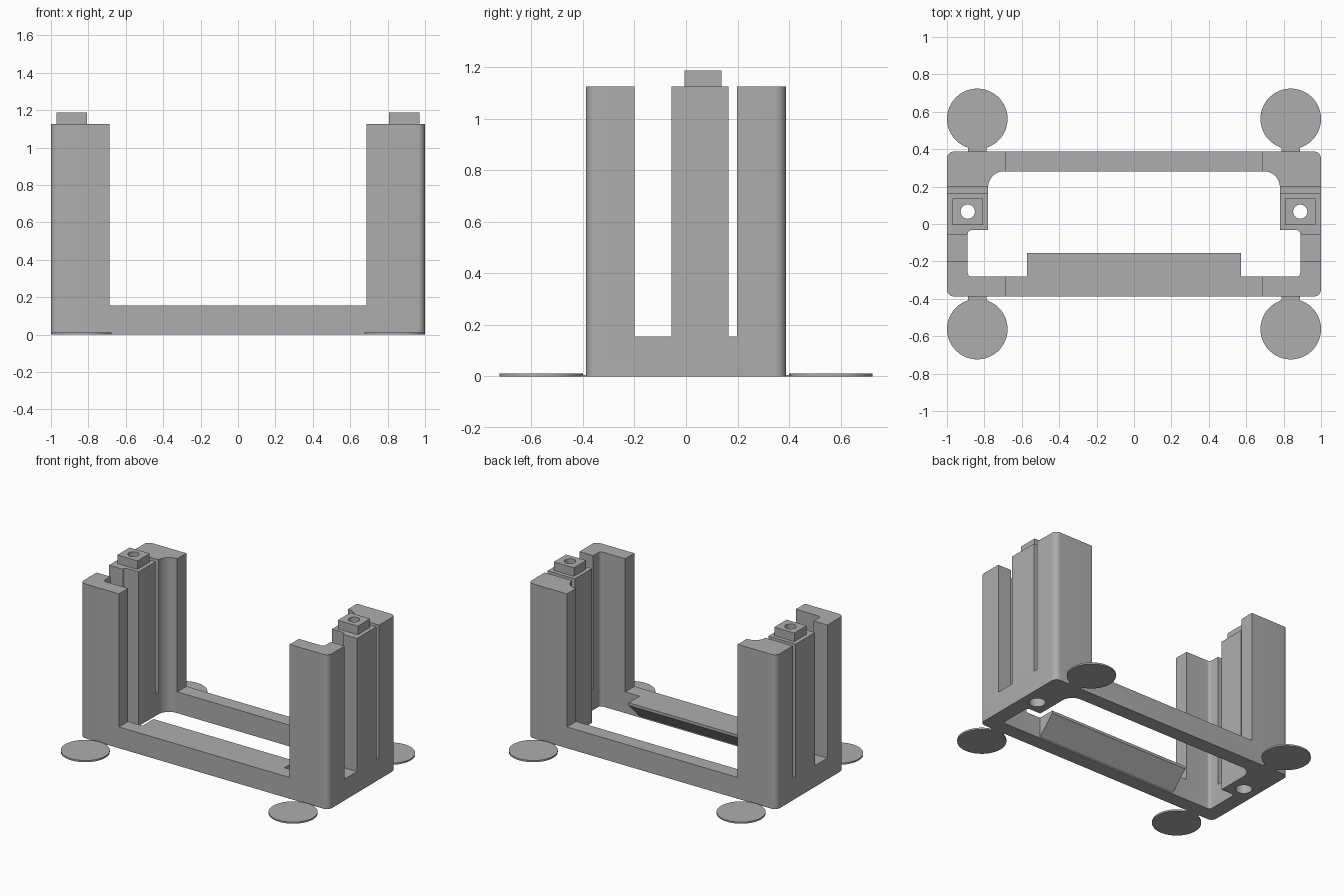
import bpy, bmesh, math
from mathutils import Vector, Matrix

cube = bpy.data.objects.get("Cube")
if cube:
    bpy.data.objects.remove(cube, do_unlink=True)

grey = bpy.data.materials.new("plain grey")
grey.use_nodes = True
COLOUR = (0.42, 0.42, 0.42, 1)
grey.diffuse_color = COLOUR
grey.node_tree.nodes["Principled BSDF"].inputs["Base Color"].default_value = COLOUR

BASE_H, POST_H, PEG_H = 0.155, 1.125, 1.187
PEG_X, PEG_Y = 0.889, 0.066
WALL_Y = 0.388


def finish(name, bm):
    bmesh.ops.recalc_face_normals(bm, faces=bm.faces)
    mesh = bpy.data.meshes.new(name)
    bm.to_mesh(mesh)
    bm.free()
    mesh.materials.append(grey)
    obj = bpy.data.objects.new(name, mesh)
    bpy.context.collection.objects.link(obj)
    return obj


def rounded(corners, steps=8):
    """Turn (x, y, radius) corners into outline points with fillets."""
    pts = []
    for i, (x, y, r) in enumerate(corners):
        p = Vector((x, y))
        if not r:
            pts.append(p)
            continue
        u = (Vector(corners[i - 1][:2]) - p).normalized()
        v = (Vector(corners[(i + 1) % len(corners)][:2]) - p).normalized()
        c = p + r * (u + v)
        for k in range(steps + 1):
            t = math.pi / 2 * k / steps
            pts.append(c - r * (math.cos(t) * v + math.sin(t) * u))
    return pts


def prism(name, pts, low, high):
    bm = bmesh.new()
    face = bm.faces.new([bm.verts.new((p[0], p[1], low)) for p in pts])
    top = bmesh.ops.extrude_face_region(bm, geom=[face])["geom"]
    verts = [g for g in top if isinstance(g, bmesh.types.BMVert)]
    bmesh.ops.translate(bm, verts=verts, vec=(0, 0, high - low))
    return finish(name, bm)


def box(name, x0, x1, y0, y1, z0, z1):
    return prism(name, [(x0, y0), (x1, y0), (x1, y1), (x0, y1)], z0, z1)


def cylinder(name, x, y, r, z0, z1, sides=48):
    bm = bmesh.new()
    bmesh.ops.create_cone(bm, cap_ends=True, segments=sides, radius1=r, radius2=r,
                          depth=z1 - z0,
                          matrix=Matrix.Translation((x, y, (z0 + z1) / 2)))
    return finish(name, bm)


def combine(obj, other, operation):
    """Apply a boolean and discard the helper."""
    mod = obj.modifiers.new("bool", "BOOLEAN")
    mod.operation, mod.solver, mod.object = operation, "EXACT", other
    graph = bpy.context.evaluated_depsgraph_get()
    mesh = bpy.data.meshes.new_from_object(obj.evaluated_get(graph))
    obj.modifiers.clear()
    obj.data = mesh
    bpy.data.objects.remove(other, do_unlink=True)


# Frame block with rounded outer corners
frame = prism("frame", rounded([(-1, -WALL_Y, .04), (1, -WALL_Y, .04),
                                (1, WALL_Y, .04), (-1, WALL_Y, .04)]), 0, POST_H)

# Locating pegs on the middle posts
for s in (-1, 1):
    x = s * PEG_X
    combine(frame, box("peg", x - .081, x + .081, PEG_Y - .071, PEG_Y + .071,
                       1.0, PEG_H), "UNION")

# Stepped central opening
half = [(.78, .282, .085), (.78, -.032, 0), (.889, -.032, .022), (.889, -.282, .022)]
opening = half + [(-x, y, r) for x, y, r in reversed(half)]
combine(frame, prism("opening", rounded(opening), -.1, 1.3), "DIFFERENCE")

# Low rails between the corner posts, then the slots beside each middle post
combine(frame, box("rail_cut", -.688, .688, -.6, .6, BASE_H, 1.3), "DIFFERENCE")
for y0, y1 in ((-.2, -.057), (.165, .198)):
    combine(frame, box("slot", -1.2, 1.2, y0, y1, BASE_H, 1.3), "DIFFERENCE")

# Bolt holes with wider sockets underneath
for s in (-1, 1):
    combine(frame, cylinder("bolt_hole", s * PEG_X, PEG_Y, .038, -.1, 1.3), "DIFFERENCE")
    combine(frame, cylinder("socket", s * PEG_X, PEG_Y, .055, -.1, .1), "DIFFERENCE")

# Ledge with sloped underside on the front rail
bm = bmesh.new()
section = [(-.284, BASE_H), (-.156, BASE_H), (-.156, .135), (-.282, .01), (-.284, .01)]
face = bm.faces.new([bm.verts.new((-.572, y, z)) for y, z in section])
side = bmesh.ops.extrude_face_region(bm, geom=[face])["geom"]
bmesh.ops.translate(bm, vec=(1.144, 0, 0),
                    verts=[g for g in side if isinstance(g, bmesh.types.BMVert)])
combine(frame, finish("ledge", bm), "UNION")

# Round corner pads joined by thin tabs
pads = []
for sx, side_name in ((-1, "right"), (1, "left")):
    for sy, end_name in ((-1, "front"), (1, "back")):
        x = sx * .838
        pads.append(cylinder(f"{end_name}_{side_name}_pad", x, sy * .562, .162, 0, .012))
        y0, y1 = sorted((sy * (WALL_Y - .005), sy * .42))
        box(f"{end_name}_{side_name}_tab", x - .05, x + .05, y0, y1, 0, .005)

# Smooth the fillets and round walls, keep edges sharp
bpy.ops.object.select_all(action="DESELECT")
for obj in [frame] + pads:
    obj.select_set(True)
bpy.context.view_layer.objects.active = frame
bpy.ops.object.shade_smooth_by_angle(angle=math.radians(30))
